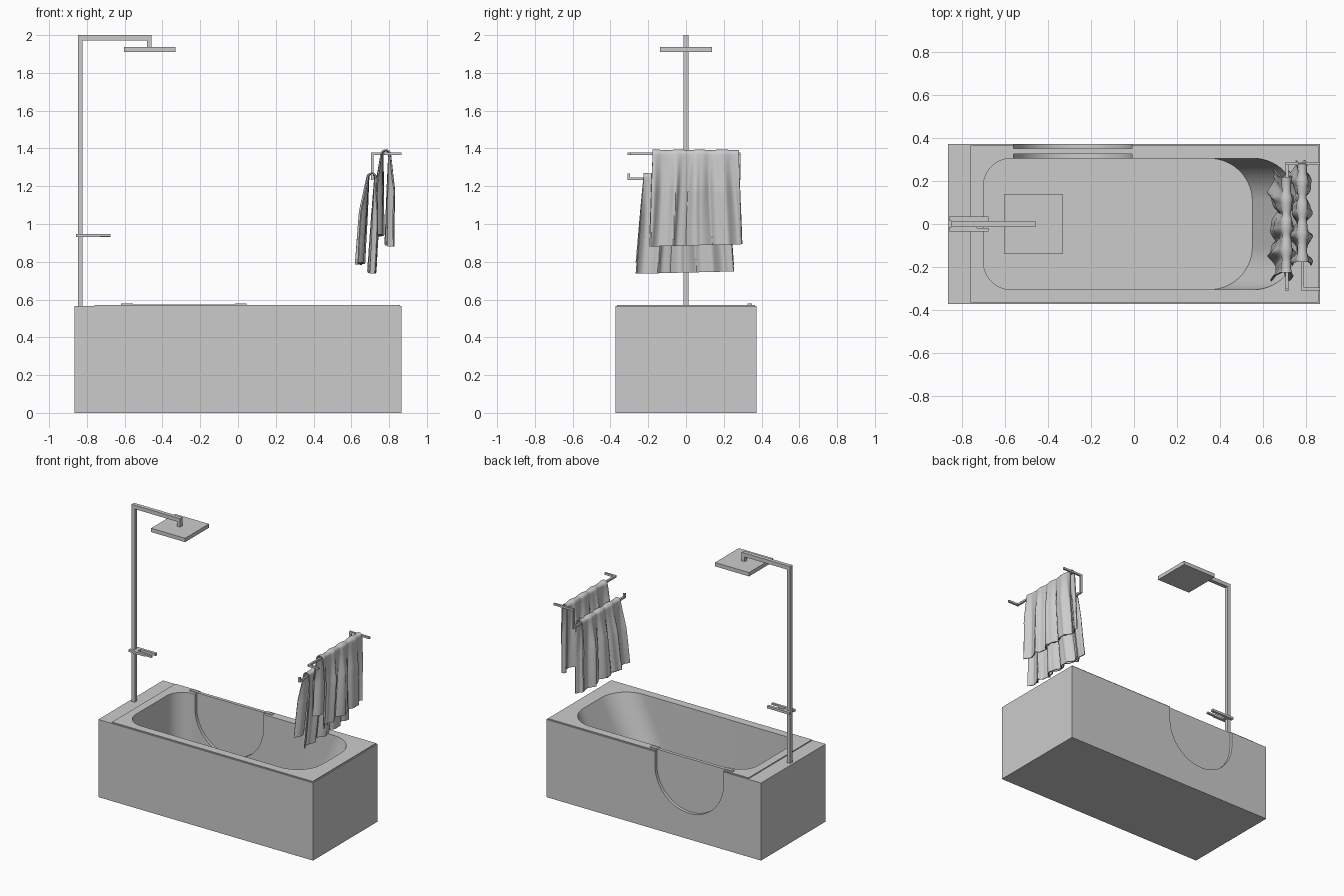
import bpy, bmesh, math
from mathutils import Vector

if "Cube" in bpy.data.objects:
    bpy.data.objects.remove(bpy.data.objects["Cube"])


def make(name, bm, smooth=False):
    bmesh.ops.recalc_face_normals(bm, faces=bm.faces)
    me = bpy.data.meshes.new(name)
    bm.to_mesh(me)
    bm.free()
    ob = bpy.data.objects.new(name, me)
    bpy.context.collection.objects.link(ob)
    if smooth:
        finish(ob)
    return ob


def select(ob):
    bpy.ops.object.select_all(action='DESELECT')
    ob.select_set(True)
    bpy.context.view_layer.objects.active = ob


def finish(ob):
    select(ob)
    if ob.modifiers:
        bpy.ops.object.convert(target='MESH')
    bpy.ops.object.shade_smooth_by_angle(angle=math.radians(35))


def add_box(bm, x0, x1, y0, y1, z0, z1):
    v = bmesh.ops.create_cube(bm, size=1)['verts']
    bmesh.ops.scale(bm, vec=(x1 - x0, y1 - y0, z1 - z0), verts=v)
    bmesh.ops.translate(bm, vec=((x0 + x1) / 2, (y0 + y1) / 2, (z0 + z1) / 2), verts=v)


def boxes(name, *dims):
    bm = bmesh.new()
    for d in dims:
        add_box(bm, *d)
    return make(name, bm)


def loft(name, rings, smooth=False):
    bm = bmesh.new()
    rows = [[bm.verts.new(p) for p in r] for r in rings]
    n = len(rows[0])
    for a, b in zip(rows, rows[1:]):
        for i in range(n):
            bm.faces.new((a[i], a[(i + 1) % n], b[(i + 1) % n], b[i]))
    bm.faces.new(rows[0])
    bm.faces.new(rows[-1])
    return make(name, bm, smooth)


def basin_ring(z, x0, x1, hw, r0, r1, n=14):
    pts = []
    corners = [(x1 - r1, hw - r1, r1, 0), (x0 + r0, hw - r0, r0, 90),
               (x0 + r0, r0 - hw, r0, 180), (x1 - r1, r1 - hw, r1, 270)]
    for cx, cy, r, a0 in corners:
        for i in range(n + 1):
            a = math.radians(a0 + 90 * i / n)
            pts.append((cx + r * math.cos(a), cy + r * math.sin(a), z))
    return pts


def u_ring(y, r, top, cx=-0.285, cz=0.465, n=40):
    pts = [(cx - r, y, top)]
    for i in range(n + 1):
        a = math.pi + math.pi * i / n
        pts.append((cx + r * math.cos(a), y, cz + r * math.sin(a)))
    return pts + [(cx + r, y, top)]


# Bath body: surround block and thin raised rim, cut by the basin and door opening
surround = boxes("bath_surround", (-0.865, 0.865, -0.372, 0.372, 0, 0.565))
rim = boxes("bath_rim", (-0.76, 0.857, -0.365, 0.365, 0.565, 0.572))
basin = loft("basin_cutter", [basin_ring(z, -0.70, x1, 0.305, 0.13, 0.2)
                              for z, x1 in ((0.13, 0.55), (0.572, 0.755), (0.65, 0.755))])
opening = loft("door_cutter", [u_ring(y, 0.275, 0.7) for y in (0.28, 0.42)])
for body in (surround, rim):
    for cutter in (basin, opening):
        cutter.hide_render = True
        m = body.modifiers.new("cut", 'BOOLEAN')
        m.operation = 'DIFFERENCE'
        m.object = cutter
    finish(body)
for cutter in (basin, opening):
    bpy.data.objects.remove(cutter)

# Rounded door panel filling the middle of the opening, with tabs on the rim
loft("bath_door", [u_ring(y, 0.277, 0.575) for y in (0.326, 0.35)], True)
boxes("door_tabs", (-0.62, -0.555, 0.326, 0.35, 0.571, 0.578),
      (-0.015, 0.045, 0.326, 0.35, 0.571, 0.578))

# Shower column, overhead arm, head and mixer
boxes("shower_column", (-0.848, -0.822, -0.014, 0.014, 0.56, 1.972))
boxes("shower_arm", (-0.848, -0.457, -0.014, 0.014, 1.972, 2.0),
      (-0.483, -0.457, -0.014, 0.014, 1.935, 1.972))
boxes("shower_head", (-0.604, -0.33, -0.137, 0.137, 1.91, 1.938))
boxes("shower_mixer", (-0.857, -0.675, 0.014, 0.034, 0.93, 0.947),
      (-0.857, -0.73, -0.034, -0.014, 0.93, 0.947),
      (-0.73, -0.675, -0.034, -0.018, 0.935, 0.947),
      (-0.822, -0.797, -0.014, 0.014, 0.93, 0.947))


# Towel rails made from square bars running through a path
def rail(name, pts, t=0.007):
    dims = []
    for a, b in zip(pts, pts[1:]):
        d = []
        for p, q in zip(a, b):
            d += [min(p, q) - t, max(p, q) + t]
        dims.append(d)
    boxes(name, *dims)


rail("upper_towel_rail", [(0.858, 0.282, 1.372), (0.782, 0.282, 1.372),
                          (0.782, -0.302, 1.372), (0.858, -0.302, 1.372)])
rail("lower_towel_rail", [(0.77, 0.282, 1.372), (0.71, 0.282, 1.372), (0.71, 0.282, 1.24),
                          (0.71, -0.304, 1.24), (0.71, -0.304, 1.26)])


# Draped towel: a sheet folded over the bar, pleats deepening as it hangs
def towel(name, x, z, yc, half, flare, left_z, right_z, lean_l, lean_r, phase, r=0.017):
    leg, arc, cols = 28, 8, 90
    path = [(-1, 1 - i / leg) for i in range(leg)]
    path += [(0, math.pi * (1 - i / arc)) for i in range(arc + 1)]
    path += [(1, (i + 1) / leg) for i in range(leg)]
    bm = bmesh.new()
    grid = []
    for side, t in path:
        row = []
        for j in range(cols + 1):
            u = -1 + 2 * j / cols
            d = t if side else 0
            k = u * 11.5 + phase + 0.5 * math.sin(3 * u + 2 * d)
            pleat = 0.5 + 0.5 * math.sin(k + (0.5 if side > 0 else 0))
            fine = math.sin(2.3 * k + 1) * 0.15
            y = yc + half * u * (1 + flare * d) + 0.006 * d * math.sin(k * 2)
            sway = 0.006 * math.sin(k * 0.5)
            if side:
                out = r + (0.007 + 0.024 * min(1, 2.5 * d)) * (pleat + fine)
                lean = (lean_l if side < 0 else lean_r) * d
                bottom = (left_z if side < 0 else right_z) + 0.006 * u * side
                p = (x + side * out + lean + sway * d, y, z + (bottom - z) * d)
            else:
                out = r + 0.007 * (pleat + fine)
                p = (x + out * math.cos(t), y, z + (r + 0.005 * pleat) * math.sin(t))
            row.append(bm.verts.new(Vector(p)))
        grid.append(row)
    for a, b in zip(grid, grid[1:]):
        for j in range(cols):
            bm.faces.new((a[j], a[j + 1], b[j + 1], b[j]))
    ob = make(name, bm)
    m = ob.modifiers.new("thickness", 'SOLIDIFY')
    m.thickness = 0.007
    m.offset = 0
    finish(ob)


towel("upper_towel", 0.782, 1.37, 0.052, 0.228, 0.09, 0.94, 0.887, -0.002, -0.012, 0.4)
towel("lower_towel", 0.708, 1.247, -0.003, 0.222, 0.15, 0.79, 0.743, -0.03, -0.03, 1.6)
